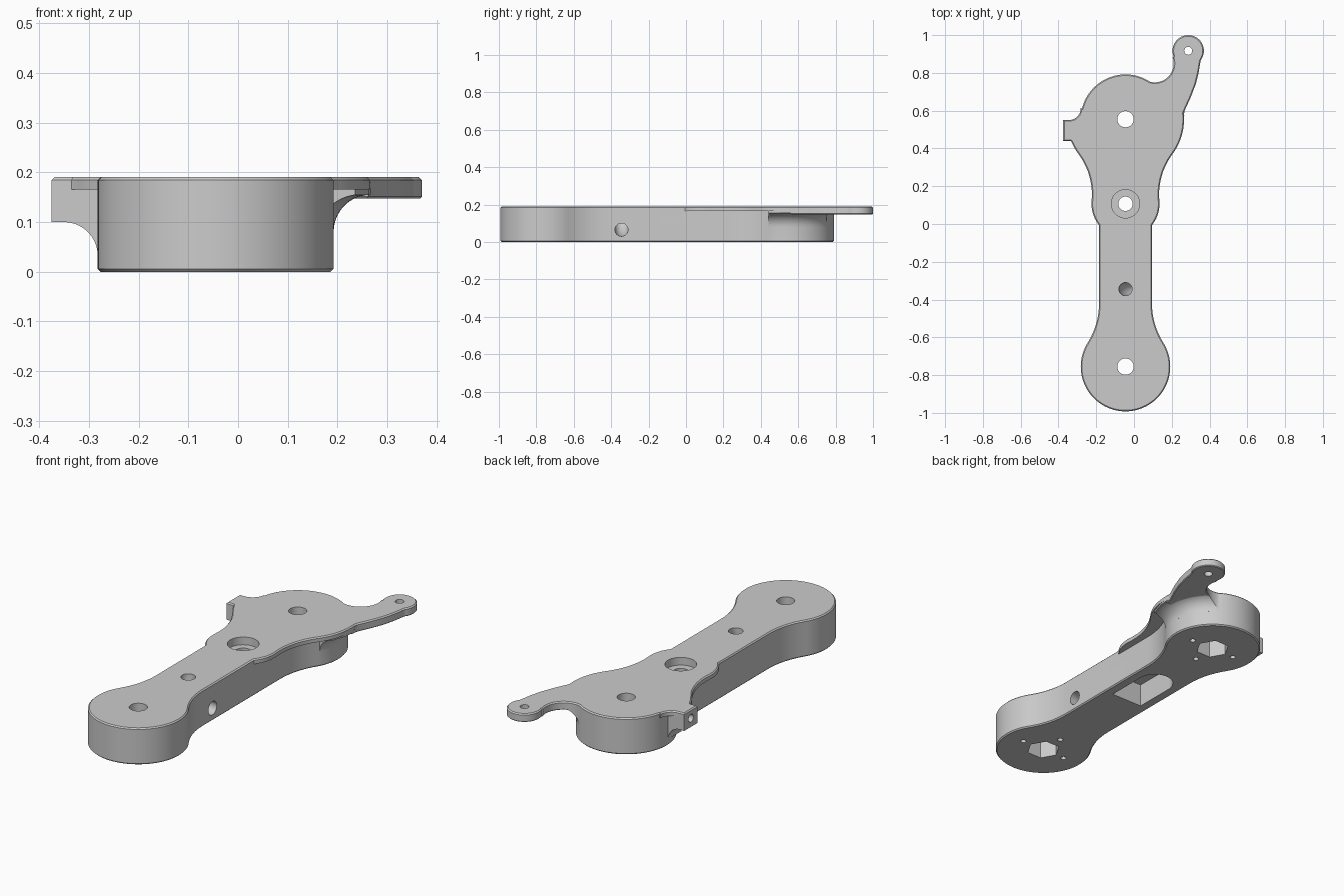
import bpy, bmesh, math
from math import cos, sin, radians, degrees, atan2, pi
from mathutils import Vector, Matrix

cube = bpy.data.objects.get("Cube")
if cube:
    bpy.data.objects.remove(cube, do_unlink=True)

grey = bpy.data.materials.new("plain grey")
grey.use_nodes = True
grey.diffuse_color = (0.6, 0.6, 0.6, 1)
grey.node_tree.nodes["Principled BSDF"].inputs["Base Color"].default_value = (0.6, 0.6, 0.6, 1)

CX, TOP = -0.045, 0.19          # long axis of the arm, top height
HEAD, FOOT, HUB = 0.555, -0.755, 0.107


def arc(x, y, r, a0, a1, step=4):
    n = max(2, round(abs(a1 - a0) / step))
    angles = [radians(a0 + (a1 - a0) * i / n) for i in range(n + 1)]
    return [(x + r * cos(a), y + r * sin(a)) for a in angles]


def finish(bm, name):
    bmesh.ops.recalc_face_normals(bm, faces=bm.faces)
    me = bpy.data.meshes.new(name)
    bm.to_mesh(me)
    bm.free()
    me.materials.append(grey)
    ob = bpy.data.objects.new(name, me)
    bpy.context.collection.objects.link(ob)
    return ob


def prism(name, outline, z0, z1, chamfer_top=0, chamfer_bottom=0, matrix=None):
    """Extrude a plan outline from z0 to z1 with optional chamfered rims."""
    points = [p for i, p in enumerate(outline) if math.dist(p, outline[i - 1]) > 0.002]
    bm = bmesh.new()
    low, high = ([bm.verts.new((x, y, z)) for x, y in points] for z in (z0, z1))
    bm.faces.new(low)
    bm.faces.new(high)
    for i in range(len(points)):
        bm.faces.new((low[i - 1], low[i], high[i], high[i - 1]))
    bmesh.ops.recalc_face_normals(bm, faces=bm.faces)
    for z, size in ((z0, chamfer_bottom), (z1, chamfer_top)):
        if size:
            rim = [e for e in bm.edges if all(abs(v.co.z - z) < 1e-5 for v in e.verts)]
            bmesh.ops.bevel(bm, geom=rim, offset=size, segments=1, affect='EDGES')
    if matrix:
        bmesh.ops.transform(bm, matrix=matrix, verts=bm.verts)
    return finish(bm, name)


def cylinder(x, y, r, z0, z1, sides=40):
    return prism("cutter", arc(x, y, r, 0, 360, 360 / sides)[:-1], z0, z1)


def combine(target, tool, operation):
    mod = target.modifiers.new("join", 'BOOLEAN')
    mod.operation, mod.object, mod.solver = operation, tool, 'EXACT'
    bpy.ops.object.select_all(action='DESELECT')
    bpy.context.view_layer.objects.active = target
    target.select_set(True)
    bpy.ops.object.modifier_apply(modifier=mod.name)
    bpy.data.objects.remove(tool, do_unlink=True)


def mirrored(side):
    return side + [(2 * CX - x, y) for x, y in reversed(side)]


# Dogbone body
R, BIG, HALF, RUN = 0.39, 0.237, 0.14, 0.335
t = degrees(atan2(RUN, HALF + R))
side = (arc(CX, FOOT, BIG, -90, t)
        + arc(CX + HALF + R, FOOT + RUN, R, 180 + t, 180)
        + arc(CX + HALF + R, HEAD - RUN, R, 180, 180 - t)
        + arc(CX, HEAD, BIG, -t, 90))
body = prism("lever_arm", mirrored(side), 0, TOP, 0.006, 0.006)

# Thin flange: hub disc, blended to a wide disc, then ear and side tab
RF, RH, RW = 0.36, 0.18, 0.31
span = HEAD - HUB
a, b = RH + RF, RW + RF
up = (a * a - b * b + span * span) / (2 * span)
out = math.sqrt(a * a - up * up)
hub_a = degrees(atan2(up, out))
wide_a = degrees(atan2(up - span, out))
blend = (arc(CX, HUB, RH, -90, hub_a)
         + arc(CX + out, HUB + up, RF, 180 + hub_a, 180 + wide_a))
EAR = (0.287, 0.917)
ear_edge = [(0.268, 0.6), (0.3, 0.67), (0.327, 0.74), (0.342, 0.8), (0.351, 0.855)]
ear_tip = arc(*EAR, 0.083, -36, 200)
ear_notch = arc(0.11, 0.85, 0.1, 380, 242)
left_wide = [(2 * CX - x, y) for x, y in arc(CX, HEAD, RW, -23, wide_a)]
tab_edge = [(-0.335, 0.44), (-0.375, 0.44), (-0.375, 0.55)]
tab_notch = arc(-0.345, 0.613, 0.063, 270, 360, 10)
flange_outline = (blend + arc(CX, HEAD, RW, wide_a, 6) + ear_edge + ear_tip + ear_notch
                  + arc(CX, HEAD, 0.232, 62, 166) + tab_notch[::-1]
                  + tab_edge[::-1] + left_wide
                  + [(2 * CX - x, y) for x, y in reversed(blend)])
flange = prism("flange", flange_outline, 0.165, TOP, 0.006)

# Thicker ear plate under the flange
ear_outline = [(0.1, 0.56), (0.262, 0.56)] + ear_edge + ear_tip + ear_notch + [(0.0, 0.7)]
ear = prism("ear", ear_outline, 0.147, 0.18, 0, 0.004)

# Concave web under the ear, swept round the head and trimmed to the ear plan
bm = bmesh.new()
profile = [(0.0, 0.08), (0.23, 0.08)] + arc(0.312, 0.08, 0.075, 180, 90, 9) + [(0.312, 0.17), (0, 0.17)]
verts = [bm.verts.new((r, 0, z)) for r, z in profile]
edges = [bm.edges.new(p) for p in zip(verts, verts[1:])]
bmesh.ops.spin(bm, geom=verts + edges, axis=(0, 0, 1), cent=(0, 0, 0),
               angle=2 * pi, steps=72)
bmesh.ops.remove_doubles(bm, verts=bm.verts, dist=0.0002)
bmesh.ops.translate(bm, vec=(CX, HEAD, 0), verts=bm.verts)
web = finish(bm, "web")
trim = [(0.05, 0.44), (0.235, 0.44), (0.262, 0.52)] + ear_edge + ear_tip + ear_notch + [(0.0, 0.7)]
combine(web, prism("trim", trim, 0.05, 0.168), 'INTERSECT')

# Side tab with a concave underside
tab_profile = ([(-0.2, 0.18), (-0.375, 0.18), (-0.375, 0.1)]
               + arc(-0.35, 0.032, 0.068, 90, 0, 9) + [(-0.2, 0.03)])
turn = Matrix(((1, 0, 0, 0), (0, 0, 1, 0), (0, 1, 0, 0), (0, 0, 0, 1)))
tab = prism("tab", tab_profile, 0.44, 0.55, matrix=turn)

for part in (flange, ear, web, tab):
    combine(body, part, 'UNION')

# Pivot bores with hexagonal pockets and three pin holes each
cutters = []
for y, inward in ((FOOT, 1), (HEAD, -1)):
    cutters.append(cylinder(CX, y, 0.043, -0.1, 0.3))
    cutters.append(cylinder(CX, y, 0.082, -0.1, 0.11, 6))
    for dx, dy in ((0.13, 0), (-0.13, 0), (0, 0.13 * inward)):
        cutters.append(cylinder(CX + dx, y + dy, 0.014, -0.1, 0.08, 16))

# Hub counterbore, through hole and round-ended pocket beneath
cutters.append(cylinder(CX, HUB, 0.075, 0.15, 0.3))
cutters.append(cylinder(CX, HUB, 0.038, 0.05, 0.25))
slot = arc(CX, HUB, 0.09, 0, 180) + [(CX - 0.09, -0.11), (CX + 0.09, -0.11)]
cutters.append(prism("slot", slot, -0.1, 0.12))

# Ear hole, and a small blind hole in the end of the tab
cutters.append(cylinder(*EAR, 0.021, 0.05, 0.3, 24))
tab_axis = Matrix.Translation((-0.4, 0.495, 0.145)) @ Matrix.Rotation(pi / 2, 4, 'Y')
cutters.append(prism("tab_hole", arc(0, 0, 0.02, 0, 360, 18)[:-1], 0, 0.2, matrix=tab_axis))

# Curved passage from the top face to the side wall
path = [(CX, 0.25), (CX, 0.2)] + arc(0.08, 0.19, 0.125, 180, 270, 9) + [(0.16, 0.065)]
bm = bmesh.new()
rings = []
for i, (x, z) in enumerate(path):
    p, q = path[max(i - 1, 0)], path[min(i + 1, len(path) - 1)]
    d = Vector((q[0] - p[0], 0, q[1] - p[1])).normalized()
    n = Vector((-d.z, 0, d.x))
    rings.append([bm.verts.new(Vector((x, -0.345, z)) + u * n + Vector((0, v, 0)))
                  for u, v in arc(0, 0, 0.035, 0, 360, 15)[:-1]])
for lo, hi in zip(rings, rings[1:]):
    for i in range(len(lo)):
        bm.faces.new((lo[i - 1], lo[i], hi[i], hi[i - 1]))
bm.faces.new(rings[0])
bm.faces.new(rings[-1])
cutters.append(finish(bm, "passage"))

for tool in cutters:
    combine(body, tool, 'DIFFERENCE')

bpy.context.view_layer.objects.active = body
body.select_set(True)
bpy.ops.object.shade_smooth_by_angle(angle=radians(30))
